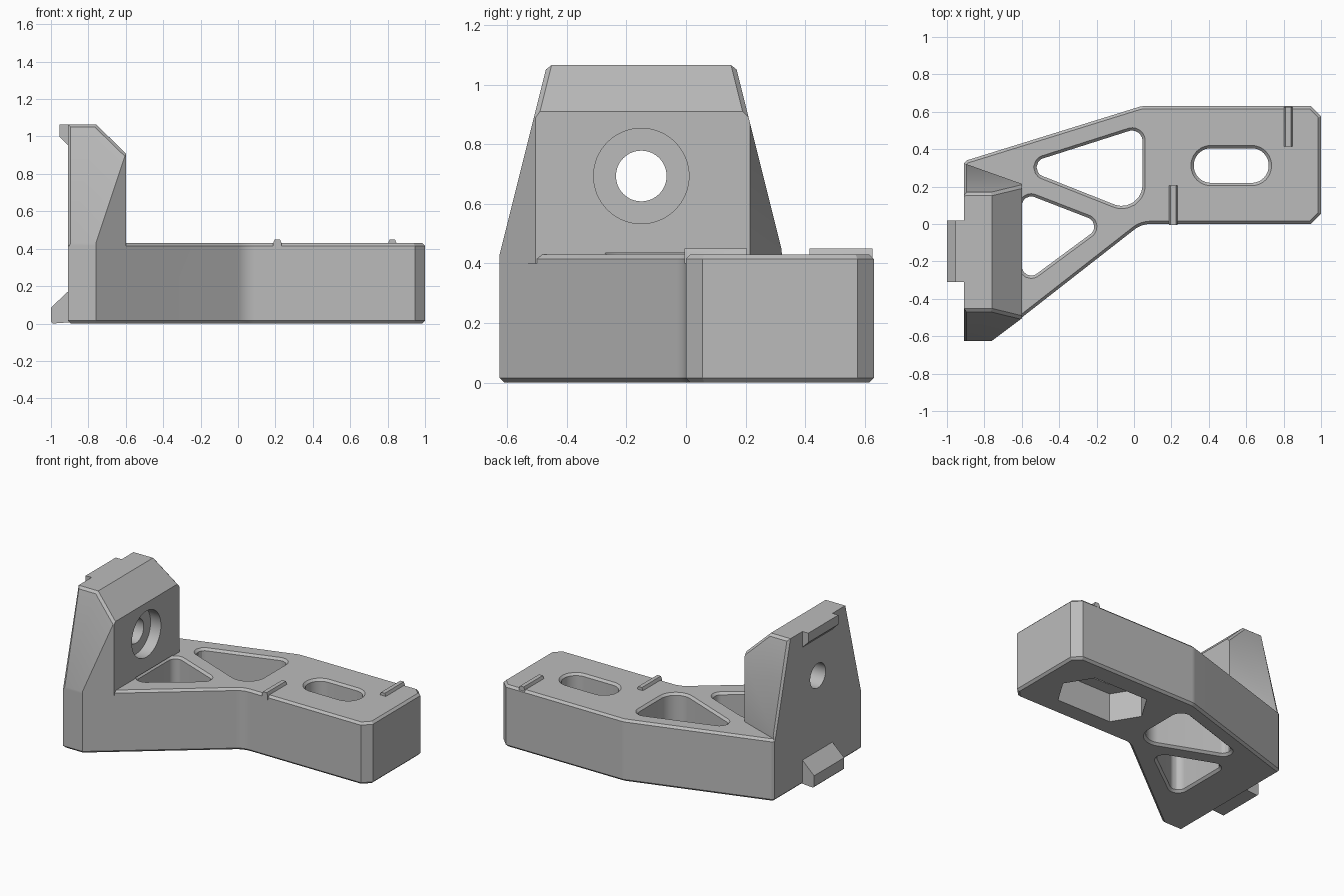
import bpy, bmesh, math
from mathutils import Vector, Matrix

cube = bpy.data.objects.get("Cube")
if cube:
    bpy.data.objects.remove(cube)

grey = bpy.data.materials.new("light_grey")
grey.use_nodes = True
grey.diffuse_color = (0.5, 0.5, 0.5, 1)
grey.node_tree.nodes["Principled BSDF"].inputs["Base Color"].default_value = (0.5, 0.5, 0.5, 1)

DECK = 0.43      # height of the arm
EDGE = 0.015     # small chamfer
MID_Y = -0.15    # centre line of the upright


def make(name, bm):
    bmesh.ops.recalc_face_normals(bm, faces=bm.faces)
    mesh = bpy.data.meshes.new(name)
    bm.to_mesh(mesh)
    bm.free()
    mesh.materials.append(grey)
    ob = bpy.data.objects.new(name, mesh)
    bpy.context.collection.objects.link(ob)
    return ob


def rounded(corners, steps=8):
    """Counter-clockwise outline from (x, y, corner radius)."""
    out = []
    for i, (x, y, r) in enumerate(corners):
        p = Vector((x, y))
        if not r:
            out.append(p)
            continue
        a = (Vector(corners[i - 1][:2]) - p).normalized()
        b = (Vector(corners[(i + 1) % len(corners)][:2]) - p).normalized()
        half = a.angle(b) / 2
        reach = r / math.tan(half)
        mid = p + (a + b).normalized() * r / math.sin(half)
        v, w = p + a * reach - mid, p + b * reach - mid
        out += [mid + v.lerp(w, k / steps).normalized() * r for k in range(steps + 1)]
    return out


def grow(pts, d):
    """Move an outline outwards by d with mitred corners."""
    out = []
    for i, p in enumerate(pts):
        e = (p - pts[i - 1]).normalized()
        f = (pts[(i + 1) % len(pts)] - p).normalized()
        n, m = Vector((e.y, -e.x)), Vector((f.y, -f.x))
        out.append(p + (n + m) * d / (1 + n.dot(m)))
    return out


def loft(name, pts, levels):
    """Stack an outline through (height, growth) levels."""
    bm = bmesh.new()
    rings = [[bm.verts.new((*p, z)) for p in grow(pts, d)] for z, d in levels]
    n = len(pts)
    for lo, hi in zip(rings, rings[1:]):
        for i in range(n):
            j = (i + 1) % n
            bm.faces.new((lo[i], lo[j], hi[j], hi[i]))
    bm.faces.new(rings[0][::-1])
    bm.faces.new(rings[-1])
    return make(name, bm)


def prism(name, profile, axis, start, end):
    """Extrude a profile along x or y; the profile is (y, z) or (x, z)."""
    bm = bmesh.new()
    put = (lambda u, v, t: (t, u, v)) if axis == "x" else (lambda u, v, t: (u, t, v))
    face = bm.faces.new([bm.verts.new(put(u, v, start)) for u, v in profile])
    ext = bmesh.ops.extrude_face_region(bm, geom=[face])["geom"]
    move = Vector(put(0, 0, end - start))
    bmesh.ops.translate(bm, vec=move, verts=[g for g in ext if isinstance(g, bmesh.types.BMVert)])
    return make(name, bm)


def cylinder_x(name, radius, start, end, y, z):
    ring = [(y + radius * math.cos(k * math.tau / 64), z + radius * math.sin(k * math.tau / 64))
            for k in range(64)]
    return prism(name, ring, "x", start, end)


def combine(target, tool, operation):
    mod = target.modifiers.new("join", "BOOLEAN")
    mod.operation, mod.solver, mod.object = operation, "EXACT", tool
    bpy.context.view_layer.objects.active = target
    bpy.ops.object.modifier_apply(modifier=mod.name)
    bpy.data.objects.remove(tool)


# Bent arm with chamfered rims
arm_plan = rounded([(-0.91, -0.625, 0), (-0.76, -0.625, 0), (0.04, 0, 0.14), (0.945, 0, 0),
                    (1, 0.055, 0), (1, 0.575, 0), (0.945, 0.63, 0), (0.04, 0.63, 0.1),
                    (-0.895, 0.34, 0), (-0.91, 0.325, 0)])
bracket = loft("bracket", arm_plan, [(0, -EDGE), (EDGE, 0), (DECK - EDGE, 0), (DECK, -EDGE)])

# Upright plate: block trimmed by two tapering sides and a sloping shoulder
bm = bmesh.new()
plan = [(-0.91, -0.625), (-0.76, -0.625), (-0.6, -0.505), (-0.6, 0.215), (-0.91, 0.325)]
base = bm.faces.new([bm.verts.new((x, y, DECK - 0.03)) for x, y in plan])
ext = bmesh.ops.extrude_face_region(bm, geom=[base])["geom"]
for v in ext:
    if isinstance(v, bmesh.types.BMVert):
        v.co.z = 1.065
bmesh.ops.recalc_face_normals(bm, faces=bm.faces)
for point, normal in (((0, MID_Y - 0.475, DECK), (0, -1, 0.25)),
                      ((0, MID_Y + 0.475, DECK), (0, 1, 0.25)),
                      ((-0.6, 0, 0.91), (1, 0, 1.03))):
    cut = bmesh.ops.bisect_plane(bm, geom=bm.verts[:] + bm.edges[:] + bm.faces[:], dist=1e-5,
                                 plane_co=point, plane_no=normal, clear_outer=True)
    rim = [g for g in cut["geom_cut"] if isinstance(g, bmesh.types.BMEdge)]
    bmesh.ops.contextual_create(bm, geom=rim)
bmesh.ops.recalc_face_normals(bm, faces=bm.faces)
bm.normal_update()


def is_side(f):
    return abs(f.normal.y) > 0.9 and f.normal.z > 0.15


trim = [e for e in bm.edges if any(is_side(f) for f in e.link_faces)
        and any(f.normal.z > 0.5 or f.normal.x < -0.9 for f in e.link_faces)]
bmesh.ops.bevel(bm, geom=trim, offset=EDGE, segments=1, affect="EDGES")
combine(bracket, make("upright", bm), "UNION")

# Hooks on the outer face of the upright
lower = [(-0.85, 0.01), (-0.99, 0), (-1, 0.01), (-1, 0.085), (-0.91, 0.17), (-0.85, 0.17)]
upper = [(-0.85, 1.065), (-0.955, 1.065), (-0.955, 1), (-0.91, 0.955), (-0.85, 0.955)]
for name, shape in (("lower_hook", lower), ("upper_hook", upper)):
    combine(bracket, prism(name, shape, "y", MID_Y - 0.16, MID_Y + 0.17), "UNION")

# Raised ribs on the deck
for name, x, start, end in (("middle_rib", 0.21, -0.005, 0.205), ("end_rib", 0.825, 0.415, 0.625)):
    shape = [(x - 0.022, 0.4), (x - 0.022, DECK), (x - 0.014, 0.45),
             (x + 0.014, 0.45), (x + 0.022, DECK), (x + 0.022, 0.4)]
    combine(bracket, prism(name, shape, "y", start, end), "UNION")

# Rounded triangular windows with flared rims
flare = [(-0.01, 0.025), (EDGE, 0), (DECK - EDGE, 0), (DECK + 0.005, 0.02)]
back_window = [(-0.62, 0.308, 0.05), (0.045, 0.045, 0.11), (0.045, 0.52, 0.055)]
front_window = [(-0.6, -0.325, 0.05), (-0.16, 0, 0.05), (-0.6, 0.17, 0.05)]
for corners in (back_window, front_window):
    combine(bracket, loft("window_cutter", rounded(corners), flare), "DIFFERENCE")

# Slot through the arm with a long hexagonal pocket underneath
slot = rounded([(0.32, 0.22, 0.09), (0.72, 0.22, 0.09), (0.72, 0.405, 0.09), (0.32, 0.405, 0.09)])
combine(bracket, loft("slot_cutter", slot, [(0.1, 0)] + flare[2:]), "DIFFERENCE")
pocket = [Vector((0.52 + x, 0.312 + y)) for x, y in
          ((-0.32, 0), (-0.21, -0.18), (0.21, -0.18), (0.32, 0), (0.21, 0.18), (-0.21, 0.18))]
combine(bracket, loft("pocket_cutter", pocket, [(-0.05, 0), (0.2, 0)]), "DIFFERENCE")

# Bolt hole and its counterbore
combine(bracket, cylinder_x("bolt_cutter", 0.085, -1.1, -0.4, MID_Y, 0.693), "DIFFERENCE")
combine(bracket, cylinder_x("counterbore_cutter", 0.16, -0.68, -0.4, MID_Y, 0.693), "DIFFERENCE")

# Shading
bpy.ops.object.select_all(action="DESELECT")
bracket.select_set(True)
bpy.context.view_layer.objects.active = bracket
bpy.ops.object.shade_smooth_by_angle(angle=math.radians(25))
